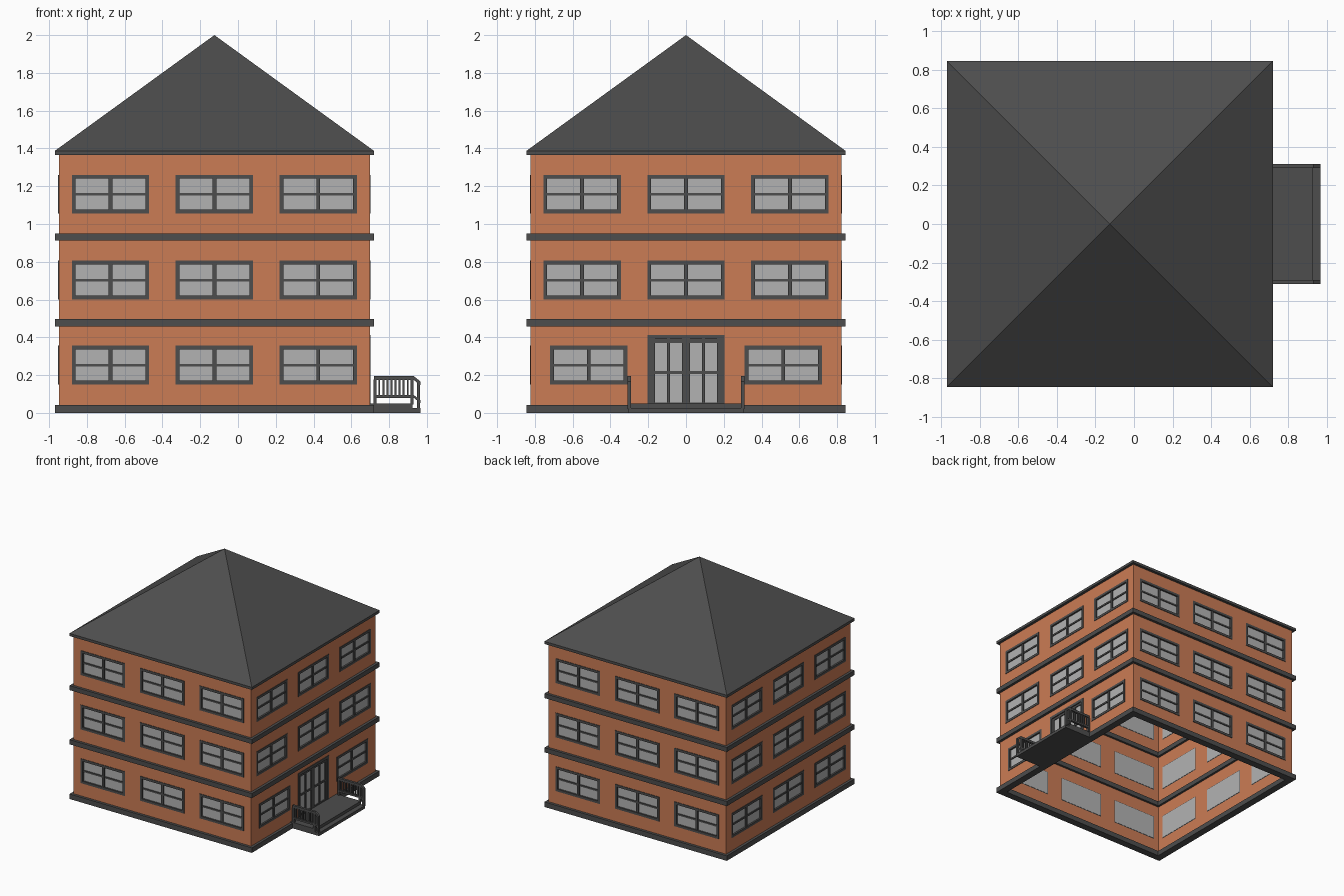
import bpy, bmesh
from math import pi
from mathutils import Matrix, Vector

if "Cube" in bpy.data.objects:
    bpy.data.objects.remove(bpy.data.objects["Cube"])

CX, HALF, T = -0.125, 0.823, 0.02      # house centre, half width, wall thickness
WW, WH = 0.41, 0.205                   # window size
FLOORS = [0.253, 0.703, 1.158]         # window centre heights


def material(name, rgb):
    m = bpy.data.materials.new(name)
    m.diffuse_color = (*rgb, 1)
    m.use_nodes = True
    m.node_tree.nodes["Principled BSDF"].inputs["Base Color"].default_value = m.diffuse_color
    return m


BRICK = material("brick", (0.6, 0.2, 0.09))
DARK = material("dark_trim", (0.075, 0.075, 0.075))
GLASS = material("glass", (0.45, 0.45, 0.45))


def box(bm, x0, x1, y0, y1, z0, z1):
    m = Matrix.Translation(((x0 + x1) / 2, (y0 + y1) / 2, (z0 + z1) / 2))
    m = m @ Matrix.Diagonal((x1 - x0, y1 - y0, z1 - z0, 1))
    bmesh.ops.create_cube(bm, size=1, matrix=m)


def to_mesh(bm, name, mat):
    me = bpy.data.meshes.new(name)
    bmesh.ops.recalc_face_normals(bm, faces=bm.faces)
    bm.to_mesh(me)
    bm.free()
    me.materials.append(mat)
    return me


def add(name, me, matrix=Matrix()):
    ob = bpy.data.objects.new(name, me)
    ob.matrix_world = matrix
    bpy.context.collection.objects.link(ob)
    return ob


def boxes(name, mat, items):
    bm = bmesh.new()
    for b in items:
        box(bm, *b)
    return to_mesh(bm, name, mat)


# side k: 0 front, 1 right, 2 back, 3 left; local -y faces outward
def side(k):
    return Matrix.Translation((CX, 0, 0)) @ Matrix.Rotation(k * pi / 2, 4, 'Z')


# Shared window frame (border and glazing bars) and pane
w, h, b = WW / 2, WH / 2, 0.02
out, back = -0.004, T
frame_me = boxes("window_frame", DARK, [
    (-w, w, out, back, h - b, h), (-w, w, out, back, -h, -h + b),
    (-w, -w + b, out, back, -h + b, h - b), (w - b, w, out, back, -h + b, h - b),
    (-0.01, 0.01, 0, back, -h + b, h - b),
    (-w + b, -0.01, 0.003, back, -0.007, 0.007),
    (0.01, w - b, 0.003, back, -0.007, 0.007)])
pane_me = boxes("window_pane", GLASS, [(-w + 0.005, w - 0.005, 0.01, T + 0.002, -h + 0.005, h - 0.005)])

# Walls with openings, each filled with windows
DOOR = (-0.205, 0.205, 0.04, 0.413)
for k, label in enumerate(("front", "right", "back", "left")):
    wins = []
    for i, z in enumerate(FLOORS):
        us = (-0.515, 0.515) if (k == 1 and i == 0) else (-0.55, 0, 0.55)
        wins += [(u, z) for u in us]
    holes = [(u - w, u + w, z - h, z + h) for u, z in wins]
    if k == 1:
        holes.append(DOOR)
    xs = sorted({-HALF, HALF} | {round(v, 4) for o in holes for v in o[:2]})
    zs = sorted({0.01, 1.375} | {round(v, 4) for o in holes for v in o[2:]})
    bm = bmesh.new()
    grid = [[bm.verts.new((x, -HALF, z)) for z in zs] for x in xs]
    for i in range(len(xs) - 1):
        for j in range(len(zs) - 1):
            mx, mz = (xs[i] + xs[i + 1]) / 2, (zs[j] + zs[j + 1]) / 2
            if not any(o[0] < mx < o[1] and o[2] < mz < o[3] for o in holes):
                bm.faces.new((grid[i][j], grid[i + 1][j], grid[i + 1][j + 1], grid[i][j + 1]))
    bmesh.ops.delete(bm, geom=[v for v in bm.verts if not v.link_faces], context='VERTS')
    # give the sheet its thickness inward
    ext = bmesh.ops.extrude_face_region(bm, geom=bm.faces[:], use_keep_orig=True)
    bmesh.ops.translate(bm, vec=(0, T, 0),
                        verts=[e for e in ext["geom"] if isinstance(e, bmesh.types.BMVert)])
    add(label + "_wall", to_mesh(bm, label + "_wall", BRICK), side(k))
    for u, z in wins:
        m = side(k) @ Matrix.Translation((u, -HALF, z))
        add(label + "_window_frame", frame_me, m)
        add(label + "_window_pane", pane_me, m)

# Trim bands: square rings around the walls
for name, z0, z1 in (("base_band", 0, 0.042), ("lower_floor_band", 0.458, 0.497),
                     ("upper_floor_band", 0.912, 0.95)):
    o, n = 0.845, 0.785
    add(name, boxes(name, DARK, [
        (-o, o, -o, -n, z0, z1), (-o, o, n, o, z0, z1),
        (-o, -n, -n, n, z0, z1), (n, o, -n, n, z0, z1)]), side(0))

# Hipped roof with a thin eave
bm = bmesh.new()
box(bm, -0.845, 0.845, -0.845, 0.845, 1.365, 1.387)
top = max(bm.faces, key=lambda f: f.calc_center_median().z)
bmesh.ops.poke(bm, faces=[top])
max(bm.verts, key=lambda v: v.co.z - v.co.xy.length).co = Vector((0, 0, 2.0))
add("roof", to_mesh(bm, "roof", DARK), side(0))

# Double door: outer frame, two leaves with glazing bars, glass
y0, y1 = -HALF - 0.004, -HALF + T
d = [(-0.205, 0.205, y0, y1, 0.39, 0.413),
     (-0.205, -0.183, y0, y1, 0.04, 0.39), (0.183, 0.205, y0, y1, 0.04, 0.39)]
y0 += 0.007
for s in (-1, 1):
    for a, c in ((0.001, 0.02), (0.085, 0.10), (0.164, 0.183)):
        lo, hi = sorted((s * a, s * c))
        d.append((lo, hi, y0, y1, 0.04, 0.39))
    for z0, z1 in ((0.04, 0.056), (0.207, 0.222), (0.371, 0.39)):
        lo, hi = sorted((s * 0.02, s * 0.164))
        d.append((lo, hi, y0 + 0.001, y1, z0, z1))
add("door_frame", boxes("door_frame", DARK, d), side(1))
add("door_glass", boxes("door_glass", GLASS, [
    (-0.2, 0.2, -HALF + 0.011, -HALF + T + 0.002, 0.042, 0.408)]), side(1))

# Porch slab with one low step
add("porch", boxes("porch", DARK, [(0.70, 0.925, -0.305, 0.305, 0, 0.05),
                                   (0.925, 0.965, -0.305, 0.305, 0, 0.025)]))

# Porch railings: rails, balusters, posts and a short sloping end
for s, label in ((-1, "front"), (1, "back")):
    ya, yb = sorted((s * 0.29, s * 0.31))
    yc, yd = sorted((s * 0.295, s * 0.305))
    bm = bmesh.new()
    box(bm, 0.72, 0.93, ya, yb, 0.175, 0.195)
    box(bm, 0.72, 0.93, ya, yb, 0.08, 0.095)
    for x, top, bot in ((0.726, 0.176, 0.045), (0.922, 0.176, 0.045), (0.956, 0.165, 0.02)):
        box(bm, x - 0.008, x + 0.008, ya, yb, bot, top)
    for i in range(8):
        x = 0.748 + i * 0.0215
        box(bm, x - 0.005, x + 0.005, yc, yd, 0.09, 0.18)
    for z0, z1 in ((0.175, 0.195), (0.08, 0.095)):
        prof = [(0.93, z0), (0.965, z0 - 0.028), (0.965, z1 - 0.028), (0.93, z1)]
        a, c = ([bm.verts.new((x, y, z)) for x, z in prof] for y in (ya, yb))
        bm.faces.new(a)
        bm.faces.new(c[::-1])
        for i in range(4):
            j = (i + 1) % 4
            bm.faces.new((a[j], a[i], c[i], c[j]))
    add(label + "_railing", to_mesh(bm, label + "_railing", DARK))
